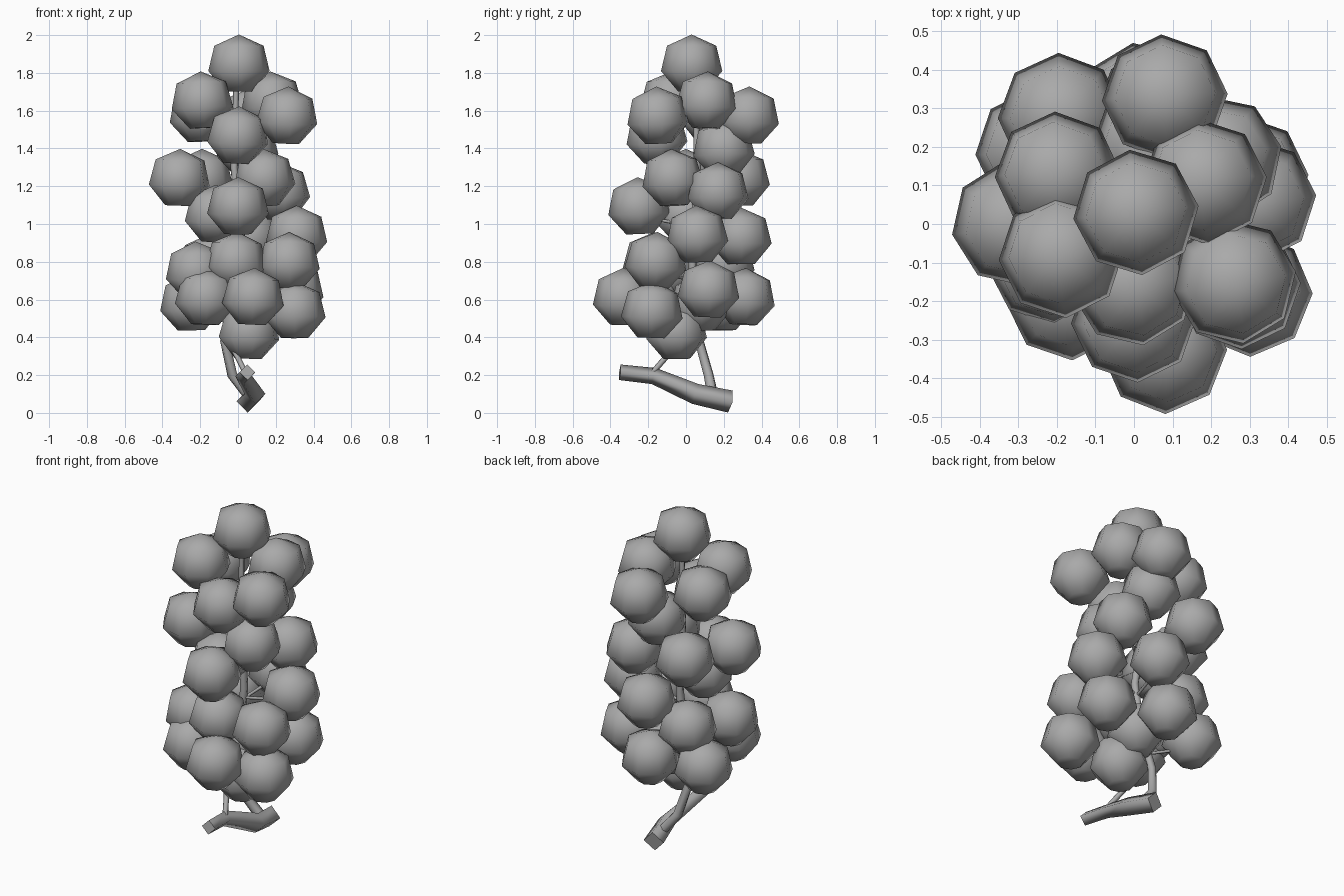
import bpy, bmesh, math, random
from mathutils import Vector

if "Cube" in bpy.data.objects:
    bpy.data.objects.remove(bpy.data.objects["Cube"])
random.seed(4)

# Dark grey shared by all parts
grey = bpy.data.materials.new("dark_grey")
grey.diffuse_color = (.4, .4, .4, 1)
grey.use_nodes = True
grey.node_tree.nodes["Principled BSDF"].inputs["Base Color"].default_value = grey.diffuse_color

# Berry centres (x, y, z), top to bottom
berries = [
    (.005, .03, 1.845), (-.19, -.08, 1.65), (.18, .11, 1.65), (.26, -.15, 1.57),
    (.08, .33, 1.57), (-.20, .13, 1.58), (0, -.155, 1.465), (.05, .20, 1.40),
    (-.31, 0, 1.24), (.14, -.07, 1.24), (-.19, .28, 1.24), (.22, .17, 1.17),
    (0, -.25, 1.09), (-.12, 0, 1.05), (.31, .06, .94), (.06, .29, .93),
    (-.01, -.17, .80), (.27, -.16, .80), (-.15, .20, .79), (-.22, -.10, .75),
    (.29, .12, .65), (-.17, -.19, .61), (.08, -.33, .61), (.02, .31, .61),
    (-.25, .19, .58), (.30, -.18, .54), (.06, -.05, .43), (.05, .08, .58)]

# Shared low-poly berry: 8 sides, heptagonal profile, flat underside
bm = bmesh.new()
R, N = .158, 8
rings = []
for deg in (51.4, 102.9, 154.3):
    t = math.radians(deg)
    rings.append([bm.verts.new((R * 1.06 * math.sin(t) * math.cos(a),
                                R * 1.06 * math.sin(t) * math.sin(a), R * math.cos(t)))
                  for a in (2 * math.pi * i / N for i in range(N))])
top = bm.verts.new((0, 0, R))
for i in range(N):
    j = (i + 1) % N
    bm.faces.new((top, rings[0][i], rings[0][j]))
    for up, lo in zip(rings, rings[1:]):
        bm.faces.new((up[i], lo[i], lo[j], up[j]))
bm.faces.new(rings[-1][::-1])
for f in bm.faces:
    f.smooth = True
berry_mesh = bpy.data.meshes.new("berry")
bm.to_mesh(berry_mesh)
bm.free()
berry_mesh.materials.append(grey)
for i, p in enumerate(berries):
    ob = bpy.data.objects.new(f"berry_{i + 1}", berry_mesh)
    ob.location = p
    ob.rotation_euler = (random.uniform(-.06, .06), random.uniform(-.06, .06), random.uniform(0, .2)) if i else (0, 0, .1)
    bpy.context.collection.objects.link(ob)


def tube(name, paths, depth, res):
    """Capped tubes along paths of (x, y, z, radius factor)."""
    cu = bpy.data.curves.new(name, 'CURVE')
    cu.dimensions = '3D'
    cu.bevel_depth, cu.bevel_resolution, cu.use_fill_caps = depth, res, True
    cu.materials.append(grey)
    for path in paths:
        s = cu.splines.new('POLY')
        s.points.add(len(path) - 1)
        for pt, (x, y, z, r) in zip(s.points, path):
            pt.co, pt.radius = (x, y, z, 1), r
    ob = bpy.data.objects.new(name, cu)
    bpy.context.collection.objects.link(ob)


# Cut branch at the foot
tube("branch", [[(.05, -.35, .215, .75), (.03, -.17, .195, .8), (.09, .05, .10, 1), (.05, .235, .06, 1.08)]], .055, 0)

# Main stem rising through the bunch, and a thin tendril from the branch
spine = [(.05, .14, .10, 1.2), (-.03, .12, .20, 1.1), (-.07, .07, .38, 1), (-.02, .04, .6, 1),
         (.02, .03, .9, .9), (-.02, .06, 1.3, .8), (-.01, .05, 1.72, .6)]
tube("main_stem", [spine], .025, 1)
tube("tendril", [[(.04, -.18, .21, 1), (0, -.11, .29, 1), (-.06, -.02, .4, 1), (-.04, .04, .52, 1)]], .015, 1)

# Thin stalks from the main stem to the middle and lower berries
stalks = []
for x, y, z in berries[8:26]:
    zs = max(z - .1, .45)
    a, b = next((p, q) for p, q in zip(spine, spine[1:]) if q[2] >= zs)
    s = Vector(a[:3]).lerp(Vector(b[:3]), (zs - a[2]) / (b[2] - a[2]))
    stalks.append([(*s, 1), (x, y, z - .05, 1)])
tube("stalks", stalks, .009, 1)
